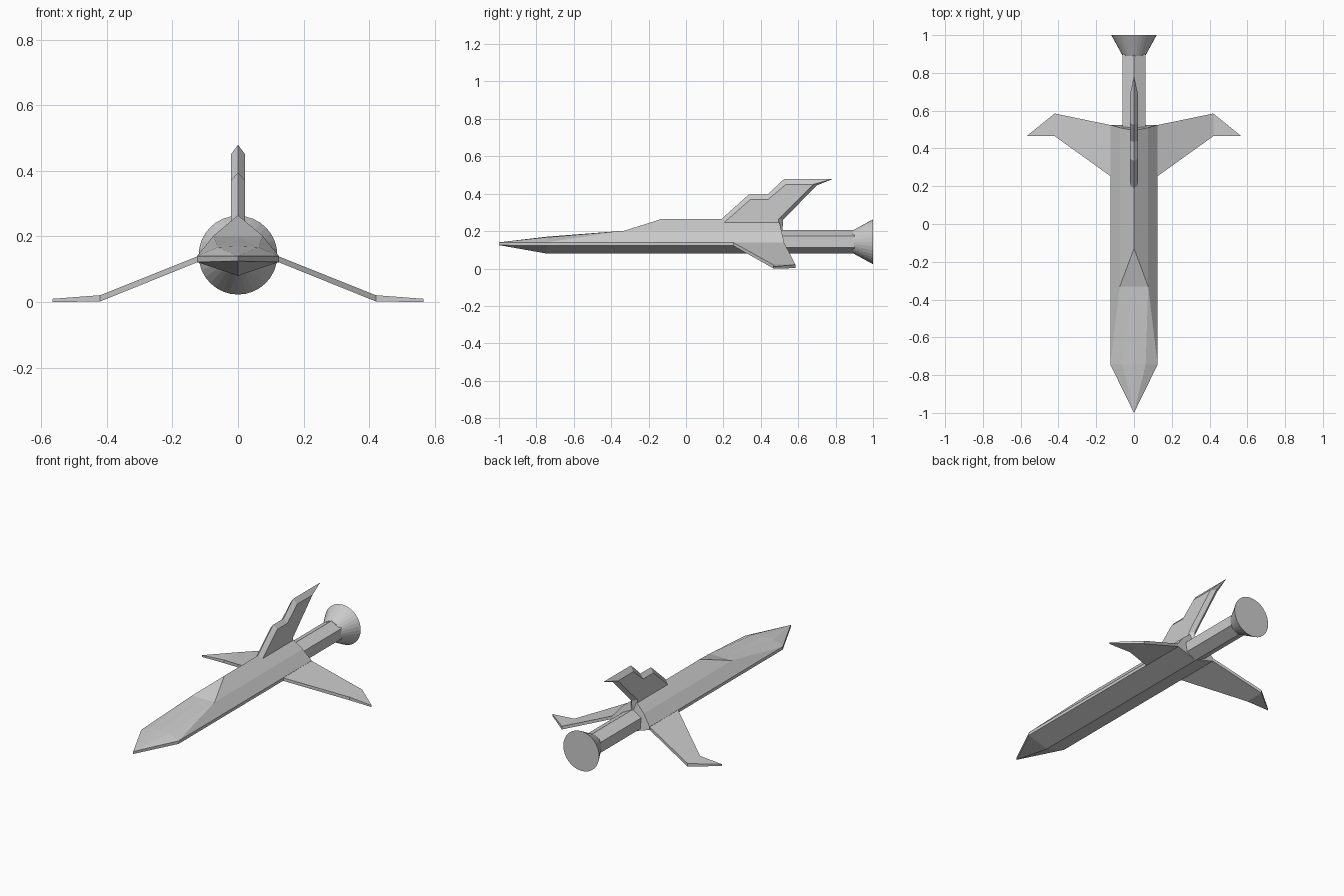
import bpy, bmesh, math

if "Cube" in bpy.data.objects:
    bpy.data.objects.remove(bpy.data.objects["Cube"])


def finish(name, bm):
    bmesh.ops.remove_doubles(bm, verts=bm.verts, dist=1e-4)
    bmesh.ops.dissolve_degenerate(bm, edges=bm.edges, dist=1e-5)
    bmesh.ops.recalc_face_normals(bm, faces=bm.faces)
    me = bpy.data.meshes.new(name)
    bm.to_mesh(me)
    bm.free()
    ob = bpy.data.objects.new(name, me)
    bpy.context.collection.objects.link(ob)
    return ob


def loft(name, rings, tri=False):
    """Skin a list of equal-length closed rings and cap both ends."""
    bm = bmesh.new()
    vs = [[bm.verts.new(p) for p in r] for r in rings]
    n = len(rings[0])
    for a, b in zip(vs, vs[1:]):
        for i in range(n):
            j = (i + 1) % n
            if not tri:
                bm.faces.new((a[i], a[j], b[j], b[i]))
            elif i < n // 2:      # mirrored diagonals on each side
                bm.faces.new((a[i], a[j], b[j]))
                bm.faces.new((a[i], b[j], b[i]))
            else:
                bm.faces.new((a[i], a[j], b[i]))
                bm.faces.new((a[j], b[j], b[i]))
    bm.faces.new(vs[0])
    bm.faces.new(vs[-1])
    return finish(name, bm)


# Fuselage: y, half width, keel z, rail bottom z, shoulder x, shoulder z, ridge z, ridge y
stations = [
    (-1.0, 0.0, 0.125, 0.125, 0.0, 0.14, 0.14, -1.0),
    (-0.745, 0.125, 0.08, 0.122, 0.062, 0.167, 0.17, -0.745),
    (-0.33, 0.125, 0.08, 0.122, 0.075, 0.202, 0.202, -0.33),
    (-0.13, 0.125, 0.08, 0.122, 0.075, 0.202, 0.265, -0.13),
    (0.525, 0.125, 0.08, 0.122, 0.075, 0.202, 0.265, 0.495),
]
rings = []
for y, w, k, r, sx, sz, tz, ty in stations:
    sy = (y + ty) / 2
    rings.append([(0, y, k), (w, y, r), (w, y, 0.14), (sx, sy, sz), (0, ty, tz),
                  (-sx, sy, sz), (-w, y, 0.14), (-w, y, r)])
loft("fuselage", rings, tri=True)

# Swept, drooping wings
for s, name in ((1, "wing_right"), (-1, "wing_left")):
    def section(x, y0, y1, z0, z1):
        return [(s * x, y0, z0), (s * x, y1, z0), (s * x, y1, z1), (s * x, y0, z1)]
    loft(name, [section(0.12, 0.25, 0.523, 0.123, 0.141),
                section(0.42, 0.465, 0.585, 0.002, 0.021),
                section(0.566, 0.465, 0.467, 0.0, 0.01)])

# Stepped tail fin with a sharp centre ridge
ridge = [(0.16, 0.238), (0.335, 0.395), (0.435, 0.395), (0.525, 0.479),
         (0.785, 0.479), (0.70, 0.445), (0.52, 0.262), (0.515, 0.2)]
side = [(0.195, 0.238), (0.345, 0.37), (0.44, 0.37), (0.535, 0.45),
        (0.68, 0.45), (0.68, 0.45), (0.495, 0.265), (0.495, 0.2)]
loft("tail_fin", [[(-0.022, y, z) for y, z in side],
                  [(0, y, z) for y, z in ridge],
                  [(0.022, y, z) for y, z in side]])


def circle(n, y, rx, rz, zc=0.143):
    return [(rx * math.sin(2 * math.pi * i / n), y, zc + rz * math.cos(2 * math.pi * i / n))
            for i in range(n)]


# Six-sided engine tube and round flared nozzle
k = 0.062 / math.sin(math.pi / 3)
loft("engine_tube", [circle(6, y, k, 0.063) for y in (0.45, 0.9)])
loft("nozzle", [circle(32, 0.89, 0.06, 0.06), circle(32, 1.0, 0.12, 0.12)])
